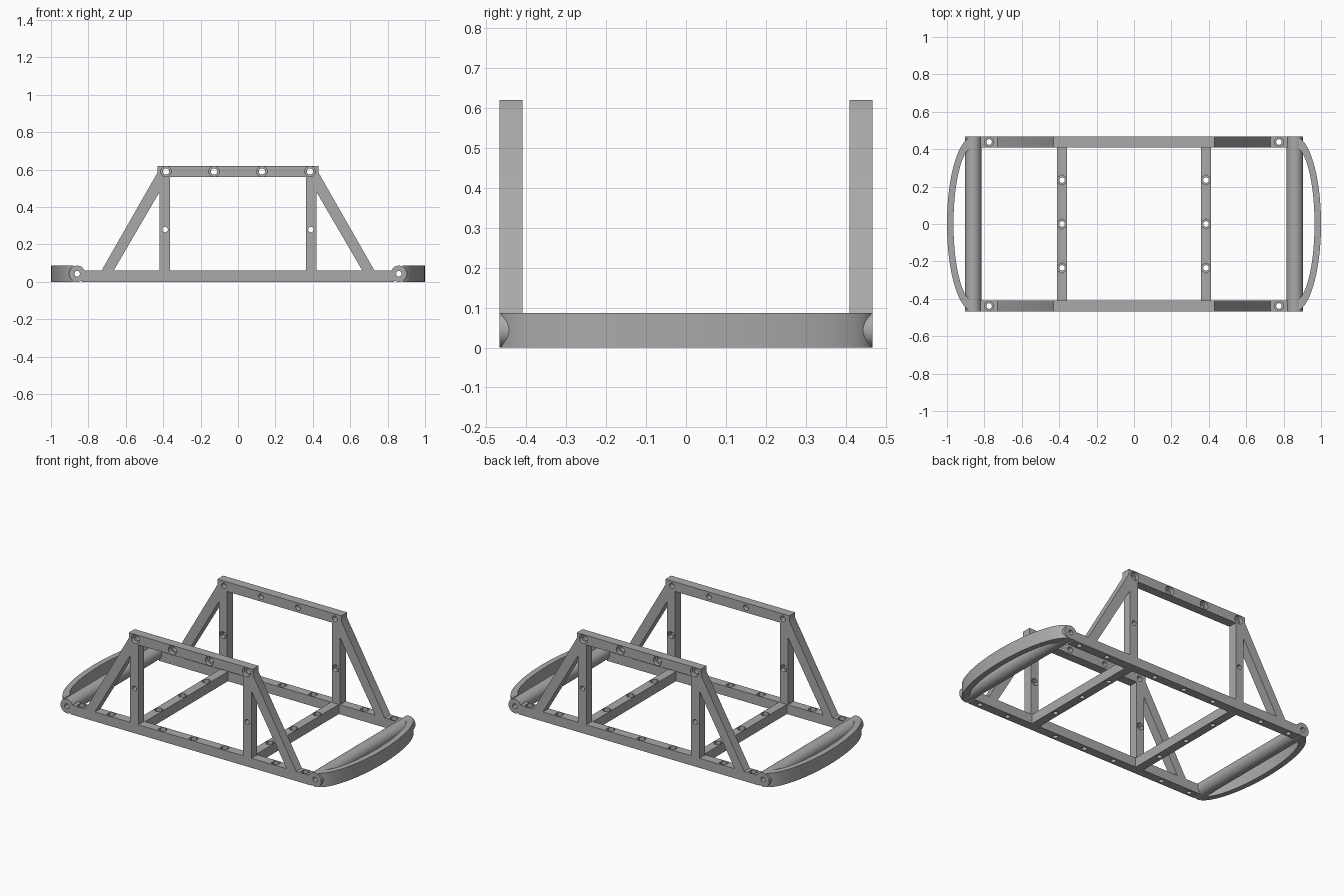
import bpy, bmesh
from math import cos, sin, acos
from mathutils import Vector, Matrix

cube = bpy.data.objects.get("Cube")
if cube:
    bpy.data.objects.remove(cube, do_unlink=True)

grey = bpy.data.materials.new("plain grey")
grey.use_nodes = True
grey.diffuse_color = (0.4, 0.4, 0.4, 1)
grey.node_tree.nodes["Principled BSDF"].inputs["Base Color"].default_value = (0.4, 0.4, 0.4, 1)

OUT, IN = 0.467, 0.41      # outer and inner y of the side frames
RAIL = 0.06                # rail height
TUBE_X, TUBE_R = 0.86, 0.0435
HOLE, BORE = 0.015, 0.027  # bolt hole and nut recess radii


def prism(bm, pts, to3d, a, b):
    """Extrude a flat outline between depths a and b."""
    low = [bm.verts.new(to3d(u, v, a)) for u, v in pts]
    high = [bm.verts.new(to3d(u, v, b)) for u, v in pts]
    bm.faces.new(low)
    bm.faces.new(high[::-1])
    n = len(pts)
    for i in range(n):
        j = (i + 1) % n
        bm.faces.new((low[j], low[i], high[i], high[j]))


def along_y(u, v, d):
    return (u, d, v)


def along_z(u, v, d):
    return (u, v, d)


def rod(bm, start, end, radius, sides=24):
    start, end = Vector(start), Vector(end)
    axis = end - start
    mat = Matrix.Translation((start + end) / 2) @ axis.to_track_quat('Z', 'Y').to_matrix().to_4x4()
    bmesh.ops.create_cone(bm, cap_ends=True, segments=sides, radius1=radius,
                          radius2=radius, depth=axis.length, matrix=mat)


def finish(bm, name):
    bmesh.ops.recalc_face_normals(bm, faces=bm.faces)
    mesh = bpy.data.meshes.new(name)
    bm.to_mesh(mesh)
    bm.free()
    mesh.materials.append(grey)
    ob = bpy.data.objects.new(name, mesh)
    bpy.context.collection.objects.link(ob)
    return ob


def smooth(ob):
    bpy.ops.object.select_all(action='DESELECT')
    ob.select_set(True)
    bpy.context.view_layer.objects.active = ob
    bpy.ops.object.shade_smooth_by_angle(angle=0.6)


def cut(ob, cutter_bm):
    """Subtract the cutter shapes and bake the result."""
    cutter = finish(cutter_bm, "cutter")
    cutter.hide_render = True
    mod = ob.modifiers.new("cut", 'BOOLEAN')
    mod.operation, mod.solver, mod.object, mod.use_self = 'DIFFERENCE', 'EXACT', cutter, True
    bpy.context.view_layer.update()
    baked = bpy.data.meshes.new_from_object(ob.evaluated_get(bpy.context.evaluated_depsgraph_get()))
    ob.modifiers.clear()
    ob.data = baked
    bpy.data.objects.remove(cutter, do_unlink=True)
    smooth(ob)


def nut_hole(bm, x, y):
    """Vertical bolt hole with a nut recess in the top of a rail."""
    rod(bm, (x, y, -0.02), (x, y, RAIL + 0.005), HOLE)
    rod(bm, (x, y, RAIL - 0.025), (x, y, RAIL + 0.005), BORE, 6)


# Side frames: trapezoid truss with a centre window and two triangular windows
half = [(0.835, 0), (0.835, RAIL), (0.73, RAIL), (0.43, 0.585), (0.43, 0.62)]
outline = half + [(-x, z) for x, z in reversed(half)]
for side, name in ((-1, "front_side_frame"), (1, "back_side_frame")):
    bm = bmesh.new()
    prism(bm, outline, along_y, side * IN, side * OUT)
    frame = finish(bm, name)

    c = bmesh.new()
    lo, hi = side * (IN - 0.05), side * (OUT + 0.05)
    prism(c, [(-0.363, RAIL), (0.363, RAIL), (0.363, 0.56), (-0.363, 0.56)], along_y, lo, hi)
    for s in (-1, 1):
        prism(c, [(s * 0.42, RAIL), (s * 0.665, RAIL), (s * 0.42, 0.48)], along_y, lo, hi)
        # Post holes, recessed from inside
        rod(c, (s * 0.39, lo, 0.28), (s * 0.39, hi, 0.28), HOLE)
        rod(c, (s * 0.39, lo, 0.28), (s * 0.39, side * (IN + 0.025), 0.28), 0.024, 6)
        # Top rail holes, recessed from outside
        for x in (s * 0.385, s * 0.128):
            rod(c, (x, lo, 0.59), (x, hi, 0.59), 0.017)
            rod(c, (x, side * (OUT - 0.025), 0.59), (x, hi, 0.59), 0.028)
    # Bottom rail holes
    for x in (-0.775, -0.57, -0.215, 0, 0.215, 0.57, 0.775):
        nut_hole(c, x, side * (IN + OUT) / 2)
    cut(frame, c)

for s, end in ((-1, "right"), (1, "left")):
    # Cross bars between the frames
    bm = bmesh.new()
    x0, x1 = s * 0.357, s * 0.412
    prism(bm, [(x0, 0), (x1, 0), (x1, RAIL), (x0, RAIL)], along_y, -IN, IN)
    bar = finish(bm, end + "_cross_bar")
    c = bmesh.new()
    for y in (-0.235, 0, 0.235):
        nut_hole(c, s * 0.385, y)
    cut(bar, c)

    # End tubes with a bore right through
    bm = bmesh.new()
    rod(bm, (s * TUBE_X, -OUT, TUBE_R), (s * TUBE_X, OUT, TUBE_R), TUBE_R, 48)
    tube = finish(bm, end + "_end_tube")
    c = bmesh.new()
    rod(c, (s * TUBE_X, -0.6, TUBE_R), (s * TUBE_X, 0.6, TUBE_R), HOLE)
    cut(tube, c)

    # Curved bumpers: half-ellipse bands
    def arc(a, b, n=40):
        t = acos(0.02 / a)
        angles = [-t + 2 * t * i / n for i in range(n + 1)]
        return [(s * (TUBE_X + a * cos(k)), b * sin(k)) for k in angles]

    bm = bmesh.new()
    prism(bm, arc(0.14, OUT) + arc(0.105, IN)[::-1], along_z, 0, 2 * TUBE_R)
    smooth(finish(bm, end + "_bumper"))
